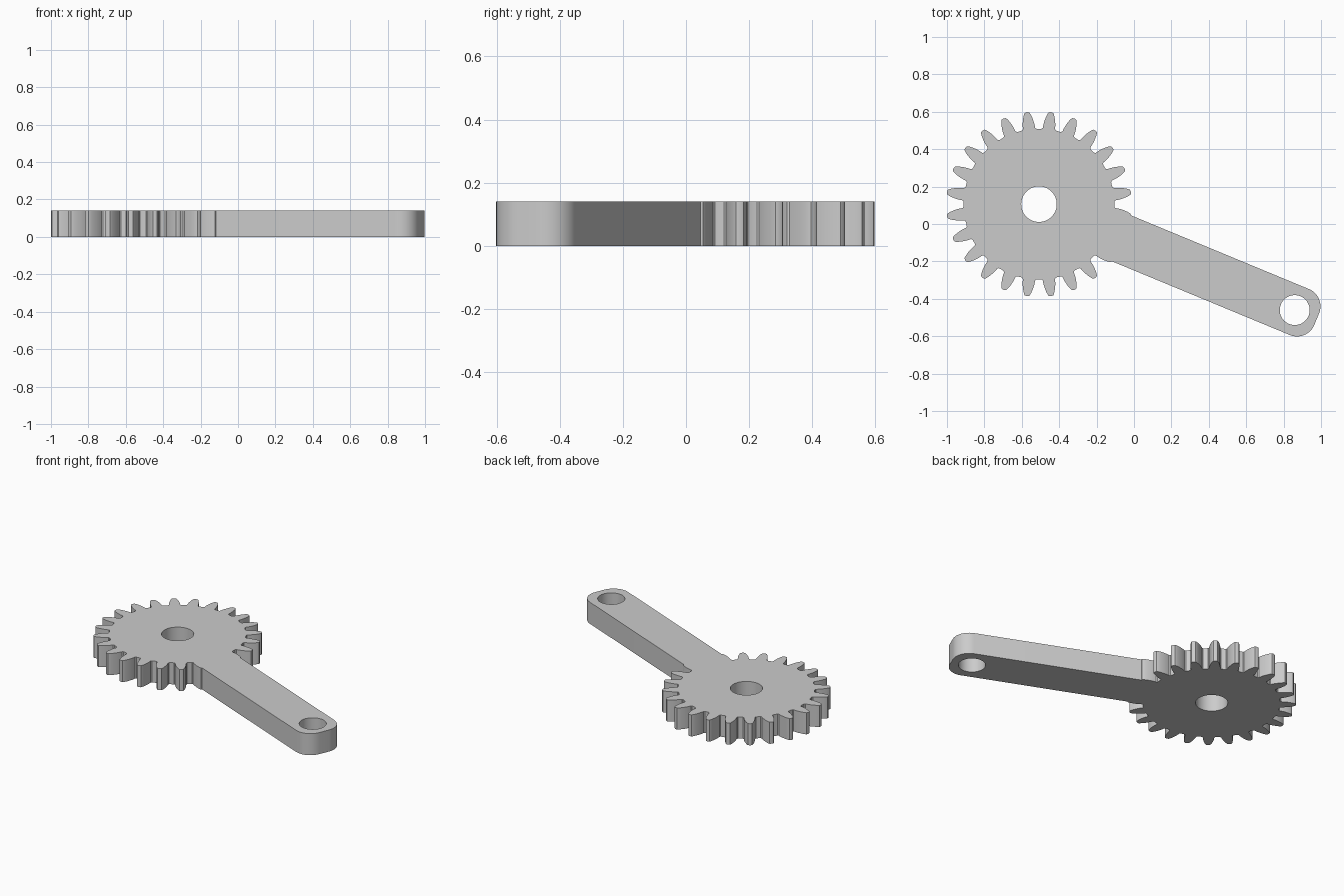
import bpy, bmesh
from math import sin, cos, pi, radians

THICK = 0.14
CX, CY = -0.508, 0.106          # gear axis
ARM_ANGLE = radians(-22.5)
TEETH = 24

cube = bpy.data.objects.get("Cube")
if cube:
    bpy.data.objects.remove(cube, do_unlink=True)

steel = bpy.data.materials.new("grey metal")
steel.use_nodes = True
GREY = (0.6, 0.6, 0.6, 1)
steel.diffuse_color = GREY
steel.node_tree.nodes["Principled BSDF"].inputs["Base Color"].default_value = GREY


def prism(name, outline, z0=0.0, z1=THICK):
    """Extrude a flat outline, given relative to the gear axis."""
    bm = bmesh.new()
    face = bm.faces.new([bm.verts.new((CX + x, CY + y, z0)) for x, y in outline])
    top = bmesh.ops.extrude_face_region(bm, geom=[face])["geom"]
    verts = [v for v in top if isinstance(v, bmesh.types.BMVert)]
    bmesh.ops.translate(bm, vec=(0, 0, z1 - z0), verts=verts)
    bmesh.ops.recalc_face_normals(bm, faces=bm.faces)
    mesh = bpy.data.meshes.new(name)
    bm.to_mesh(mesh)
    bm.free()
    mesh.materials.append(steel)
    obj = bpy.data.objects.new(name, mesh)
    bpy.context.collection.objects.link(obj)
    return obj


def turn(x, y, a):
    return x * cos(a) - y * sin(a), x * sin(a) + y * cos(a)


def arc(x, y, r, a0, a1, n):
    return [(x + r * cos(a0 + (a1 - a0) * i / n), y + r * sin(a0 + (a1 - a0) * i / n))
            for i in range(n + 1)]


def combine(target, other, operation):
    mod = target.modifiers.new(operation.lower(), 'BOOLEAN')
    mod.operation = operation
    mod.solver = 'EXACT'
    mod.object = other
    bpy.context.view_layer.objects.active = target
    bpy.ops.object.modifier_apply(modifier=mod.name)
    bpy.data.objects.remove(other, do_unlink=True)


# Gear: one tooth flank (radius, half width), mirrored and repeated
flank = [(0.400, 0.046), (0.402, 0.038), (0.408, 0.033), (0.417, 0.0325),
         (0.430, 0.0315), (0.445, 0.029), (0.460, 0.0255), (0.475, 0.021),
         (0.487, 0.016), (0.493, 0.012)]
tooth = [(r, -w) for r, w in flank] + [(0.496, 0)] + [(r, w) for r, w in reversed(flank)]
gear_outline = [turn(x, y, 2 * pi * (k + 0.5) / TEETH)
                for k in range(TEETH) for x, y in tooth]
crank = prism("gear_with_arm", gear_outline)

# Arm: straight bar with two rounded outer corners
HALF, END, ROUND = 0.133, 1.607, 0.1
bar = ([(0.2, -HALF)]
       + arc(END - ROUND, ROUND - HALF, ROUND, -pi / 2, 0, 12)
       + arc(END - ROUND, HALF - ROUND, ROUND, 0, pi / 2, 12)
       + [(0.2, HALF)])
arm = prism("arm", [turn(x, y, ARM_ANGLE) for x, y in bar])
combine(crank, arm, 'UNION')

# Through holes at the gear axis and the arm end
for dist, radius in ((0, 0.095), (1.48, 0.08)):
    hx, hy = turn(dist, 0, ARM_ANGLE)
    hole = prism("hole_cutter", arc(hx, hy, radius, 0, 2 * pi, 48)[:-1], -0.1, THICK + 0.1)
    combine(crank, hole, 'DIFFERENCE')

# Smooth curved walls, crisp rims
bpy.ops.object.select_all(action='DESELECT')
crank.select_set(True)
bpy.context.view_layer.objects.active = crank
bpy.ops.object.shade_smooth_by_angle(angle=radians(32))
